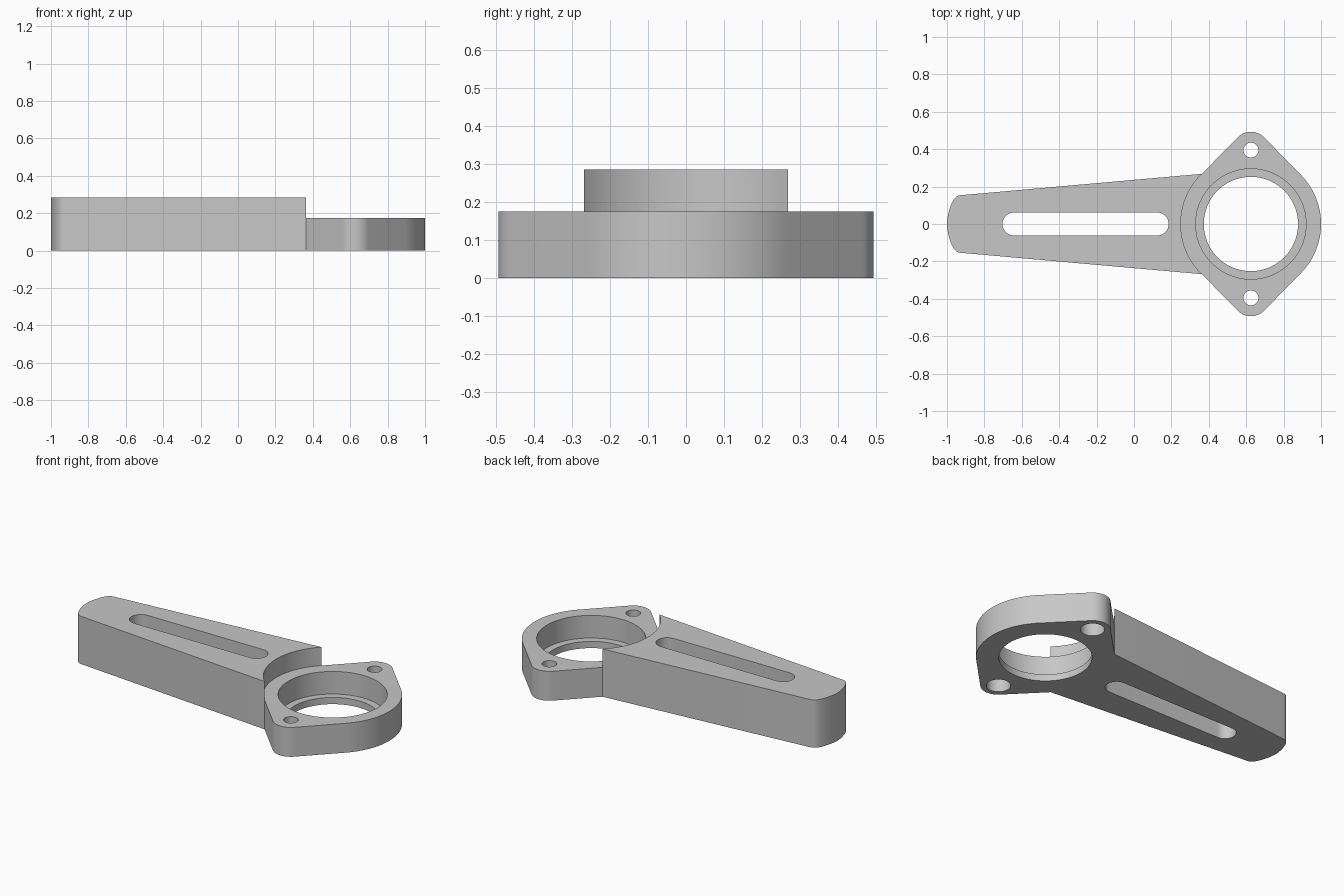
import bpy, bmesh, math

cube = bpy.data.objects.get("Cube")
if cube:
    bpy.data.objects.remove(cube, do_unlink=True)

RING_X, RING_R = 0.625, 0.375      # ring centre and outer radius
EAR_Y, EAR_R = 0.395, 0.098        # bolt ears
ARM_H, RING_H = 0.285, 0.175       # heights of arm and ring

grey = bpy.data.materials.new("grey metal")
grey.use_nodes = True
grey.diffuse_color = (0.57, 0.57, 0.57, 1)
grey.node_tree.nodes["Principled BSDF"].inputs["Base Color"].default_value = (0.57, 0.57, 0.57, 1)


def arc(cx, cy, r, a0, a1, n):
    """Points on an arc, angles in degrees."""
    angles = [math.radians(a0 + (a1 - a0) * i / n) for i in range(n + 1)]
    return [(cx + r * math.cos(a), cy + r * math.sin(a)) for a in angles]


def prism(name, outline, z0, z1):
    """Solid made by extruding a counter-clockwise outline."""
    bm = bmesh.new()
    face = bm.faces.new([bm.verts.new((x, y, z0)) for x, y in outline])
    top = bmesh.ops.extrude_face_region(bm, geom=[face])
    verts = [v for v in top["geom"] if isinstance(v, bmesh.types.BMVert)]
    bmesh.ops.translate(bm, verts=verts, vec=(0, 0, z1 - z0))
    bmesh.ops.recalc_face_normals(bm, faces=bm.faces)
    mesh = bpy.data.meshes.new(name)
    bm.to_mesh(mesh)
    bm.free()
    mesh.materials.append(grey)
    obj = bpy.data.objects.new(name, mesh)
    bpy.context.collection.objects.link(obj)
    return obj


def cylinder(name, x, y, r, z0, z1, n=48):
    return prism(name, arc(x, y, r, 0, 360, n)[:-1], z0, z1)


def combine(target, other, operation):
    """Apply an exact boolean and discard the other object."""
    bpy.context.view_layer.objects.active = target
    mod = target.modifiers.new(operation.lower(), "BOOLEAN")
    mod.operation, mod.object, mod.solver = operation, other, "EXACT"
    bpy.ops.object.modifier_apply(modifier=mod.name)
    bpy.data.objects.remove(other, do_unlink=True)


# Tapered arm: bowed outer end with rounded corners
half_end = [(-0.925, 0.154), (-0.938, 0.152), (-0.95, 0.146), (-0.961, 0.135),
            (-0.973, 0.115), (-0.984, 0.088), (-0.993, 0.055), (-0.998, 0.028)]
end = half_end + [(-1.0, 0.0)] + [(x, -y) for x, y in reversed(half_end)]
bracket = prism("bracket", end + [(0.45, -0.276), (0.45, 0.276)], 0, ARM_H)

# Curved step where the arm stops above the ring
combine(bracket, cylinder("step_cutter", RING_X, 0, RING_R, RING_H, 0.5, 128), "DIFFERENCE")

# Ring with two ears joined by tangent flanks
t = math.degrees(math.asin((RING_R - EAR_R) / EAR_Y))
flange = (arc(RING_X, 0, RING_R, -t, t, 32)
          + arc(RING_X, EAR_Y, EAR_R, t, 180 - t, 20)
          + arc(RING_X, 0, RING_R, 180 - t, 180 + t, 32)
          + arc(RING_X, -EAR_Y, EAR_R, 180 + t, 360 - t, 20))
combine(bracket, prism("flange", flange, 0, RING_H), "UNION")

# Bearing seat with a thin lip at the bottom
combine(bracket, cylinder("bore_cutter", RING_X, 0, 0.252, -0.1, 0.5, 96), "DIFFERENCE")
combine(bracket, cylinder("seat_cutter", RING_X, 0, 0.295, 0.04, 0.5, 96), "DIFFERENCE")

# Bolt holes, wider from below
for side in (1, -1):
    y = side * EAR_Y
    combine(bracket, cylinder("hole_cutter", RING_X, y, 0.04, -0.1, 0.5, 32), "DIFFERENCE")
    combine(bracket, cylinder("recess_cutter", RING_X, y, 0.066, -0.1, 0.09, 32), "DIFFERENCE")

# Long rounded slot through the arm
slot = arc(0.123, 0, 0.062, -90, 90, 16) + arc(-0.641, 0, 0.062, 90, 270, 16)
combine(bracket, prism("slot_cutter", slot, -0.1, 0.5), "DIFFERENCE")

# Smooth curved walls, keep edges sharp
bpy.ops.object.select_all(action="DESELECT")
bracket.select_set(True)
bpy.context.view_layer.objects.active = bracket
bpy.ops.object.shade_smooth_by_angle(angle=math.radians(30))
